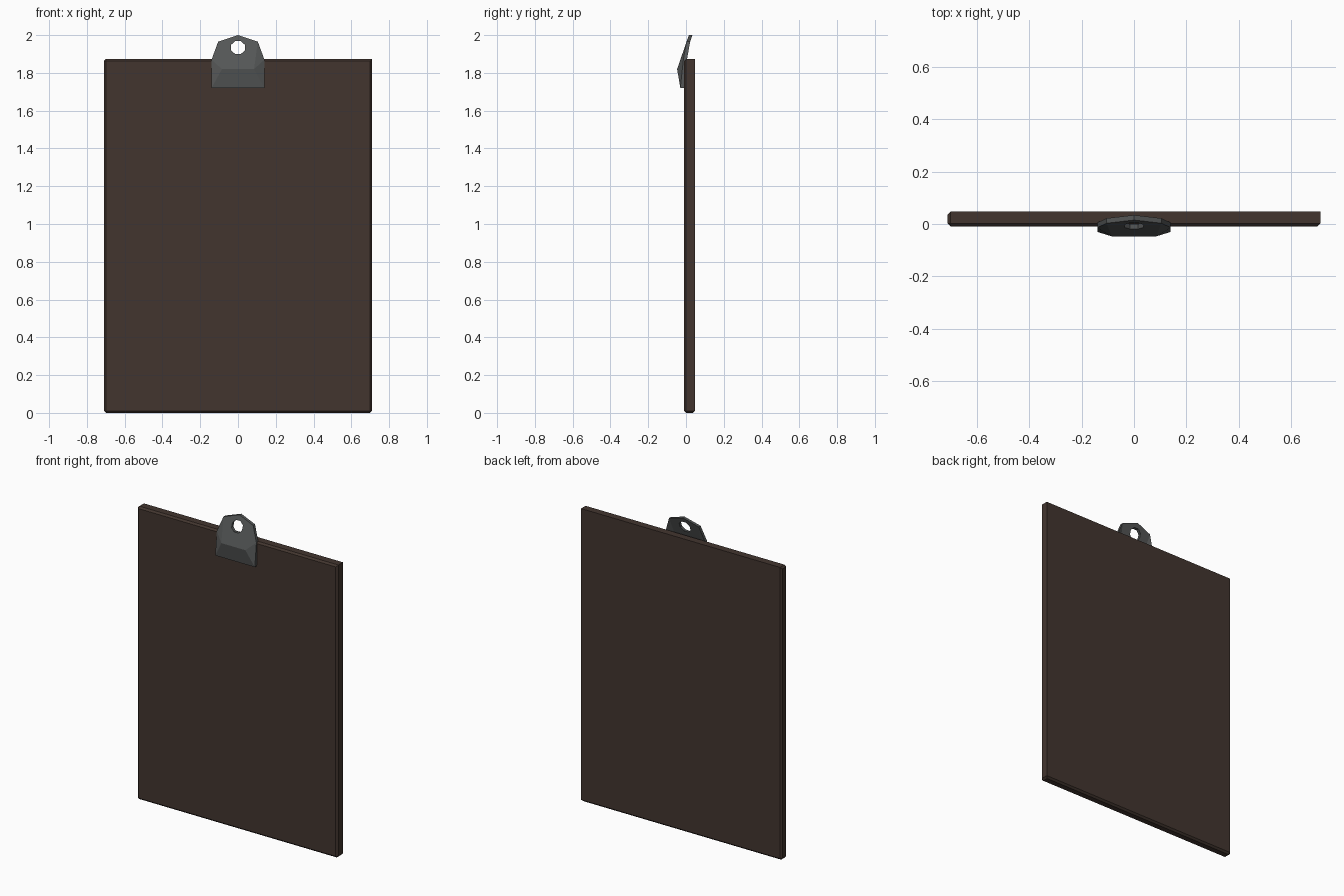
import bpy, bmesh, math
from mathutils import Vector

if "Cube" in bpy.data.objects:
    bpy.data.objects.remove(bpy.data.objects["Cube"])


def make_object(name, bm, color):
    bmesh.ops.recalc_face_normals(bm, faces=bm.faces[:])
    mesh = bpy.data.meshes.new(name)
    bm.to_mesh(mesh)
    bm.free()
    mat = bpy.data.materials.new(name + "_material")
    mat.diffuse_color = (*color, 1)
    mat.use_nodes = True
    mat.node_tree.nodes["Principled BSDF"].inputs["Base Color"].default_value = mat.diffuse_color
    mesh.materials.append(mat)
    obj = bpy.data.objects.new(name, mesh)
    bpy.context.collection.objects.link(obj)
    return obj


# Board: thin slab, chamfered except around the upper right back corner
bm = bmesh.new()
bmesh.ops.create_cube(bm, size=1)
for v in bm.verts:
    v.co = Vector((v.co.x * 1.42, v.co.y * 0.057 + 0.0185, v.co.z * 1.874 + 0.937))
sharp_corner = max(bm.verts, key=lambda v: v.co.x + v.co.y + v.co.z)
edges = [e for e in bm.edges if sharp_corner not in e.verts]
bmesh.ops.bevel(bm, geom=edges, offset=0.011, offset_type='OFFSET',
                segments=1, affect='EDGES', clamp_overlap=True)
make_object("board", bm, (0.055, 0.036, 0.028))


# Clip: folded sheet with a tilted upper plate and a hanging hole
def plate_y(z):
    return -0.047 + (z - 1.82) * 0.062 / 0.18


bm = bmesh.new()
pts = {"top": bm.verts.new((0, plate_y(2.0), 2.0))}
for s in (-1, 1):
    pts["base", s] = bm.verts.new((s * 0.14, -0.03, 1.72))
    pts["ridge", s] = bm.verts.new((s * 0.085, plate_y(1.82), 1.82))
    pts["shoulder", s] = bm.verts.new((s * 0.14, -0.014, 1.87))
    pts["upper", s] = bm.verts.new((s * 0.105, plate_y(1.965), 1.965))

# Upper plate filled around an octagonal hole
outer = [pts["ridge", -1], pts["ridge", 1], pts["upper", 1], pts["top"], pts["upper", -1]]
hole = []
for i in range(8):
    a = math.tau * (i + 0.5) / 8
    z = 1.934 + 0.037 * math.sin(a)
    hole.append(bm.verts.new((0.04 * math.cos(a), plate_y(z), z)))
loops = [bm.edges.new((ring[i], ring[(i + 1) % len(ring)]))
         for ring in (outer, hole) for i in range(len(ring))]
bmesh.ops.triangle_fill(bm, edges=loops, use_beauty=True, normal=(0, -1, 0))

# Lower lip and side folds
bm.faces.new([pts["base", -1], pts["base", 1], pts["ridge", 1], pts["ridge", -1]])
for s in (-1, 1):
    bm.faces.new([pts["base", s], pts["shoulder", s], pts["ridge", s]])
    bm.faces.new([pts["ridge", s], pts["shoulder", s], pts["upper", s]])

# Give the sheet its thickness
bmesh.ops.recalc_face_normals(bm, faces=bm.faces[:])
ext = bmesh.ops.extrude_face_region(bm, geom=bm.faces[:], use_keep_orig=True)
bmesh.ops.translate(bm, vec=(0, 0.019, 0),
                    verts=[g for g in ext["geom"] if isinstance(g, bmesh.types.BMVert)])
make_object("clip", bm, (0.09, 0.095, 0.095))
